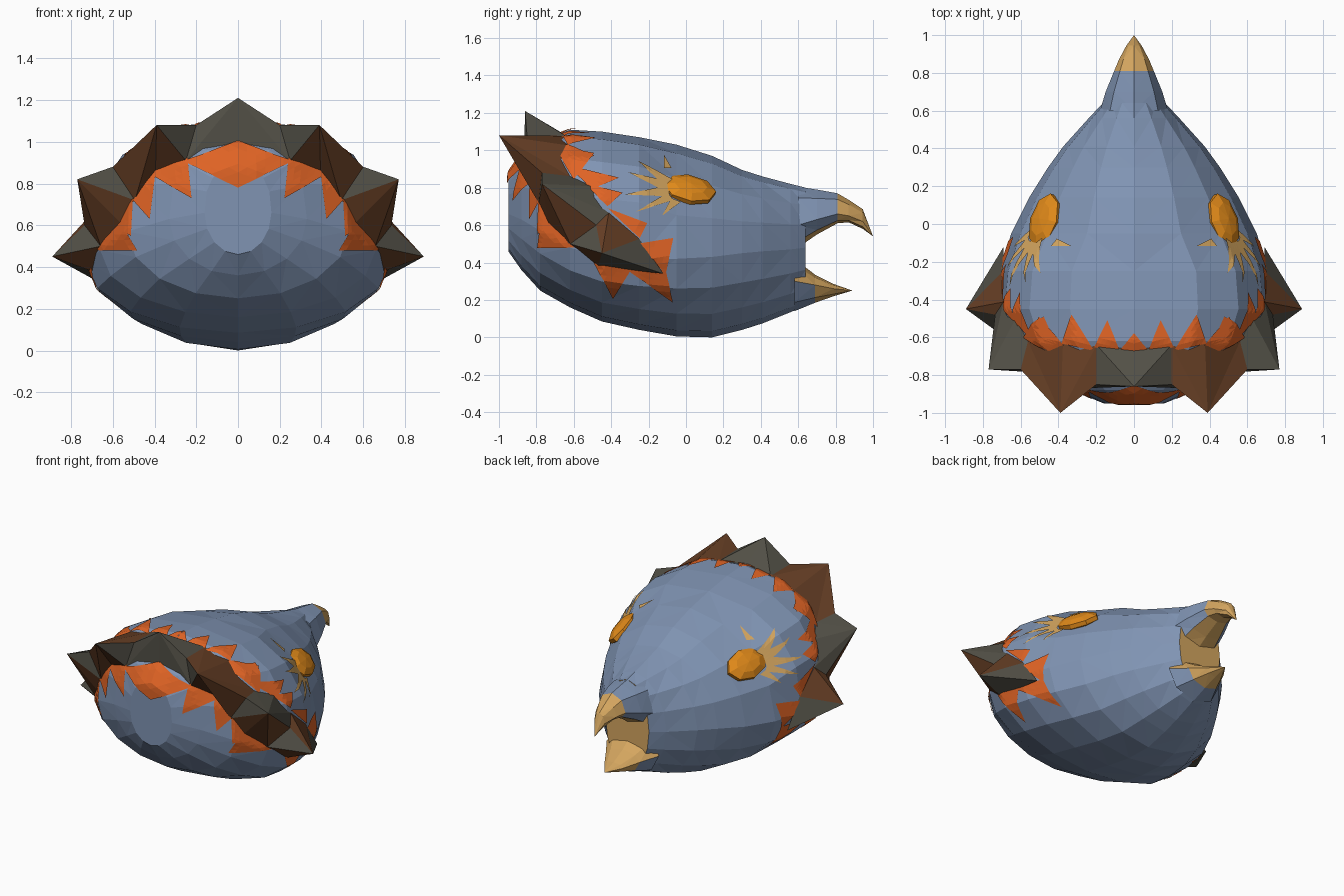
import bpy, bmesh, math
from mathutils import Vector, Matrix
from mathutils.bvhtree import BVHTree

if "Cube" in bpy.data.objects:
    bpy.data.objects.remove(bpy.data.objects["Cube"])


def mat(name, c):
    m = bpy.data.materials.new(name)
    m.diffuse_color = (*c, 1)
    m.use_nodes = True
    m.node_tree.nodes["Principled BSDF"].inputs["Base Color"].default_value = m.diffuse_color
    return m


BLUE = mat("slate_blue", (0.215, 0.295, 0.45))
ORANGE = mat("burnt_orange", (0.74, 0.125, 0.018))
GREY = mat("charcoal", (0.085, 0.08, 0.062))
BROWN = mat("dark_brown", (0.13, 0.048, 0.018))
TAN = mat("horn_tan", (0.66, 0.38, 0.115))
AMBER = mat("amber", (0.74, 0.25, 0.01))


def finish(name, bm, mats):
    me = bpy.data.meshes.new(name)
    bm.to_mesh(me)
    bm.free()
    for m in mats:
        me.materials.append(m)
    ob = bpy.data.objects.new(name, me)
    bpy.context.collection.objects.link(ob)
    return ob


def loft(name, rings, n, mats, rule, tip=None):
    """Rings are (y, bottom, top, half width, widest z), skinned along y."""
    bm = bmesh.new()
    loops = []
    for y, zb, zt, w, zc in rings:
        loop = []
        for i in range(n):
            a = 2 * math.pi * i / n
            s, c = math.sin(a), math.cos(a)
            p = 0.8 if (c > 0 and y < -0.2) else 1.0     # boxier crown at the back
            x = w * math.copysign(abs(s) ** p, s)
            h = (zt - zc) if c > 0 else (zc - zb)
            loop.append(bm.verts.new((x, y, zc + h * math.copysign(abs(c) ** p, c))))
        loops.append(loop)
    for A, B in zip(loops, loops[1:]):
        for i in range(n):
            j = (i + 1) % n
            bm.faces.new((A[i], A[j], B[j], B[i]))
    bm.faces.new(loops[0])
    if tip:
        t = bm.verts.new(tip)
        for i in range(n):
            bm.faces.new((loops[-1][i], loops[-1][(i + 1) % n], t))
    else:
        bm.faces.new(loops[-1])
    bmesh.ops.recalc_face_normals(bm, faces=bm.faces)
    bmesh.ops.triangulate(bm, faces=bm.faces)
    for f in bm.faces:
        f.material_index = rule(f.calc_center_median(), f.normal)
    tree = BVHTree.FromBMesh(bm)
    finish(name, bm, mats)
    return tree


# Head, from the rounded neck end to the mouth
head = loft("head", [
    (-0.95, 0.46, 0.88, 0.16, 0.66), (-0.88, 0.36, 0.98, 0.33, 0.63),
    (-0.78, 0.25, 1.05, 0.53, 0.57), (-0.62, 0.16, 1.11, 0.66, 0.48),
    (-0.45, 0.085, 1.10, 0.73, 0.43), (-0.25, 0.04, 1.07, 0.71, 0.42),
    (-0.05, 0.005, 1.03, 0.65, 0.42), (0.14, 0.0, 0.97, 0.555, 0.43),
    (0.30, 0.04, 0.895, 0.455, 0.45), (0.41, 0.075, 0.86, 0.375, 0.46),
    (0.56, 0.135, 0.82, 0.24, 0.47), (0.64, 0.17, 0.80, 0.165, 0.48)],
    16, [BLUE, TAN], lambda c, nr: int(nr.y > 0.95))

# Hooked upper beak and short lower beak
loft("upper_beak", [
    (0.60, 0.48, 0.805, 0.18, 0.60), (0.70, 0.55, 0.79, 0.15, 0.63),
    (0.81, 0.61, 0.77, 0.105, 0.66), (0.87, 0.615, 0.735, 0.08, 0.65),
    (0.945, 0.58, 0.685, 0.04, 0.62)],
    8, [BLUE, TAN], lambda c, nr: int(c.y > 0.81 or nr.z < -0.6), (0, 1.0, 0.54))
loft("lower_beak", [
    (0.58, 0.14, 0.42, 0.20, 0.30), (0.69, 0.185, 0.335, 0.13, 0.28),
    (0.79, 0.22, 0.285, 0.07, 0.26)],
    8, [BLUE, TAN], lambda c, nr: int(c.y > 0.69 or nr.z > 0.3), (0, 0.89, 0.25))

# Ruff: one continuous zigzag crest, spike tips joined by raised valleys
ridge = [(0, -0.86, 1.21), (0.20, -0.85, 1.08), (0.39, -1.0, 1.08), (0.60, -0.77, 0.88),
         (0.77, -0.77, 0.82), (0.735, -0.48, 0.60), (0.89, -0.45, 0.45), (0.69, -0.12, 0.34)]
front = [(0, -0.67, 1.11), (0.20, -0.65, 1.10), (0.39, -0.64, 1.05), (0.59, -0.64, 0.88),
         (0.66, -0.51, 0.83), (0.72, -0.41, 0.67), (0.72, -0.24, 0.53)]
rear = [(0, -0.86, 1.0), (0.25, -0.87, 0.91), (0.40, -0.82, 0.86), (0.50, -0.80, 0.72),
        (0.58, -0.75, 0.61), (0.66, -0.62, 0.50), (0.70, -0.47, 0.38)]
bm = bmesh.new()


def tri(pts, side, brown):
    f = bm.faces.new([bm.verts.new((side * p[0], p[1], p[2])) for p in pts])
    f.normal_update()
    if f.normal.dot(f.calc_center_median() - Vector((0, -0.55, 0.55))) < 0:
        f.normal_flip()
    f.material_index = int(brown)


for side in (1, -1):
    # (edge rail, brown on rail triangles, brown on ridge triangles), per segment
    for rail, by_rail, by_ridge in ((front, "0110011", "0110010"), (rear, "0111111", "0010100")):
        R = [head.find_nearest(Vector(p))[0] for p in rail] + [Vector(ridge[-1])]
        for k in range(7):
            t, v = (k, k + 1) if k % 2 == 0 else (k + 1, k)      # tip and valley
            if k < 6:
                tri((R[t], R[v], ridge[t]), side, by_rail[k] == "1")
            tri((R[v] if k < 6 else R[t], ridge[v], ridge[t]), side, by_ridge[k] == "1")
finish("ruff_spikes", bm, [GREY, BROWN])


def project(axis, a, b):
    """Drop a 2D point of the side, top or back view onto the head."""
    o, d = {"x": ((3, a, b), (-1, 0, 0)), "z": ((a, b, 3), (0, 0, -1)),
            "y": ((a, -3, b), (0, 1, 0))}[axis]
    p, nr, _, _ = head.ray_cast(Vector(o), Vector(d))
    if p is None:
        near = {"x": (0.4, a, b), "z": (a, b, 1.0), "y": (a, -0.7, b)}[axis]
        p, nr, _, _ = head.find_nearest(Vector(near))
    return p + nr * 0.007


def markings(name, tris, material, n=6):
    """Thin triangular plates that follow the head, on both sides."""
    bm = bmesh.new()
    for axis, *pts in tris:
        A, B, C = (Vector(p) for p in pts)
        grid = {}
        for i in range(n + 1):
            for j in range(n + 1 - i):
                q = A + (B - A) * (i / n) + (C - A) * (j / n)
                grid[i, j] = project(axis, q.x, q.y)
        for s in (1, -1):
            v = {k: bm.verts.new((s * p.x, p.y, p.z)) for k, p in grid.items()}
            for i in range(n):
                for j in range(n - i):
                    quads = [((i, j), (i + 1, j), (i, j + 1))]
                    if i + j < n - 1:
                        quads.append(((i + 1, j), (i + 1, j + 1), (i, j + 1)))
                    for q in quads:
                        f = bm.faces.new([v[k] for k in q])
                        f.normal_update()
                        c = f.calc_center_median() - Vector((0, -0.2, 0.5))
                        if f.normal.dot(c) < 0:
                            f.normal_flip()
    finish(name, bm, [material])


# Orange feather points around the ruff: crown, sides, back
markings("orange_feathers", [
    ("z", (0, -0.68), (0.07, -0.66), (0, -0.58)),
    ("z", (0.07, -0.68), (0.21, -0.65), (0.14, -0.51)),
    ("z", (0.21, -0.67), (0.38, -0.63), (0.33, -0.48)),
    ("z", (0.36, -0.65), (0.56, -0.61), (0.50, -0.49)),
    ("x", (-0.70, 1.02), (-0.60, 0.84), (-0.49, 0.98)),
    ("x", (-0.64, 0.92), (-0.50, 0.79), (-0.36, 0.85)),
    ("x", (-0.54, 0.82), (-0.42, 0.70), (-0.34, 0.77)),
    ("x", (-0.42, 0.69), (-0.25, 0.53), (-0.21, 0.61)),
    ("x", (-0.26, 0.50), (-0.11, 0.34), (-0.07, 0.53)),
    ("x", (-0.34, 0.38), (-0.11, 0.36), (-0.07, 0.19)),
    ("x", (-0.49, 0.40), (-0.29, 0.37), (-0.39, 0.21)),
    ("y", (0, 1.0), (0.26, 0.905), (0, 0.78)),
    ("y", (0.24, 0.92), (0.43, 0.85), (0.22, 0.73)),
    ("y", (0.39, 0.87), (0.50, 0.72), (0.42, 0.63)),
    ("y", (0.50, 0.73), (0.60, 0.60), (0.51, 0.55)),
    ("y", (0.57, 0.63), (0.67, 0.48), (0.48, 0.48)),
], ORANGE)

# Pale rays fanning out behind each eye
markings("eye_rays", [
    ("x", (-0.08, 0.90), (-0.12, 0.90), (-0.12, 0.97)),
    ("x", (-0.11, 0.80), (-0.07, 0.84), (-0.26, 0.94)),
    ("x", (-0.10, 0.77), (-0.09, 0.83), (-0.31, 0.88)),
    ("x", (-0.09, 0.75), (-0.10, 0.81), (-0.33, 0.76)),
    ("x", (-0.07, 0.73), (-0.10, 0.77), (-0.27, 0.67)),
    ("x", (-0.03, 0.72), (-0.08, 0.74), (-0.13, 0.65)),
], TAN, 4)

# Faceted almond eyes
for side, label in ((1, "right"), (-1, "left")):
    nrm = Vector((0.66, 0.27, 0.68)).normalized()
    fwd = Vector((-0.33, 0.95, -0.2))
    fwd = (fwd - nrm * fwd.dot(nrm)).normalized()
    up = nrm.cross(fwd)
    rot = Matrix((nrm, fwd, up)).transposed().to_4x4()
    pos = project("x", 0.015, 0.79) - nrm * 0.005
    m = Matrix.Translation(pos) @ rot @ Matrix.Diagonal((0.045, 0.155, 0.105, 1))
    bm = bmesh.new()
    bmesh.ops.create_uvsphere(bm, u_segments=8, v_segments=5, radius=1,
                              matrix=m @ Matrix.Rotation(math.pi / 2, 4, "Y"))
    for v in bm.verts:
        v.co.x *= side
    bmesh.ops.recalc_face_normals(bm, faces=bm.faces)
    finish(label + "_eye", bm, [AMBER])
